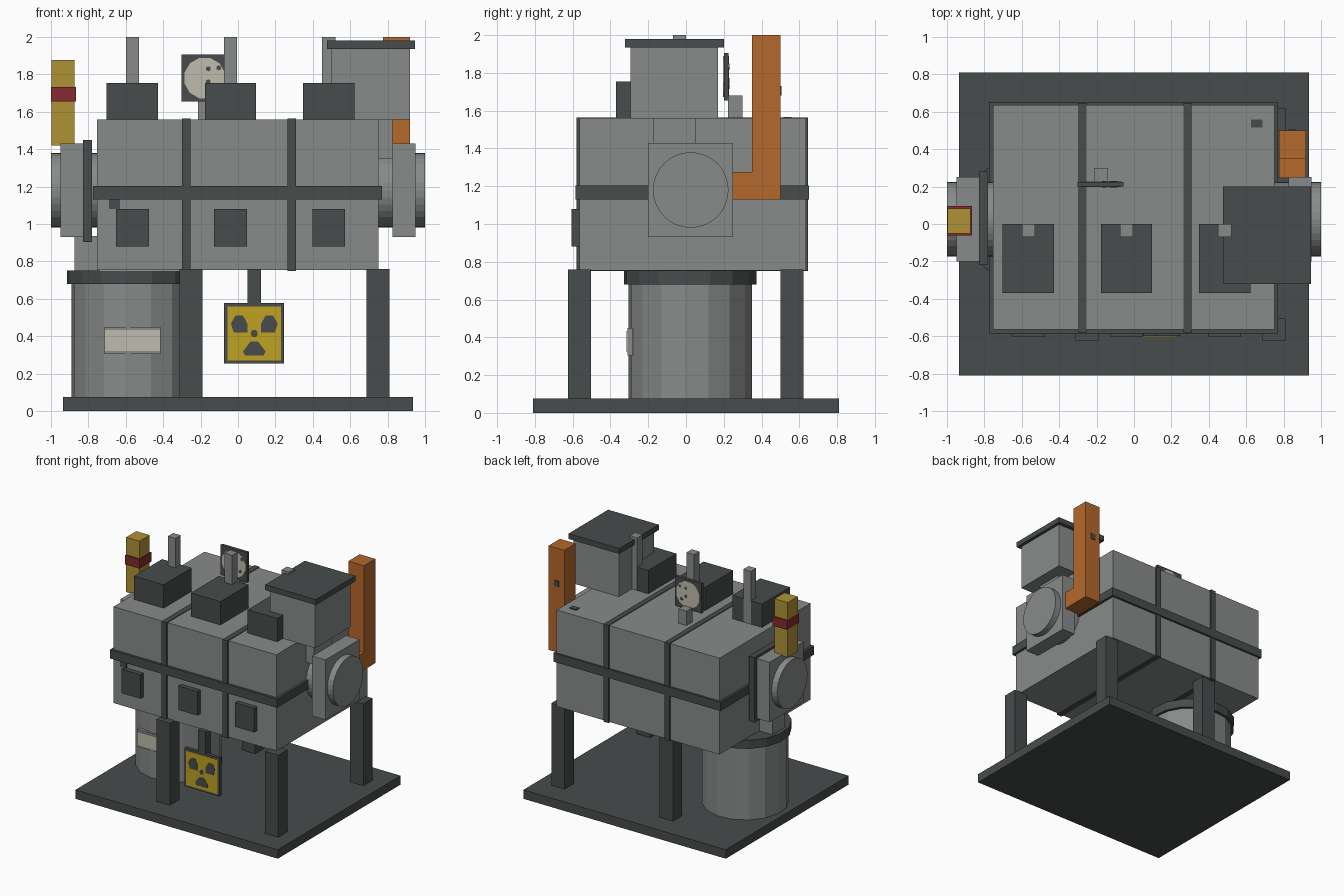
import bpy, bmesh, math
from mathutils import Vector, Matrix

cube = bpy.data.objects.get("Cube")
if cube:
    bpy.data.objects.remove(cube, do_unlink=True)


def material(name, rgb):
    m = bpy.data.materials.new(name)
    m.use_nodes = True
    m.diffuse_color = (*rgb, 1)
    m.node_tree.nodes["Principled BSDF"].inputs["Base Color"].default_value = (*rgb, 1)
    return m


GREY = material("steel grey", (0.245, 0.26, 0.253))
DARK = material("dark iron", (0.065, 0.072, 0.072))
ORANGE = material("copper orange", (0.46, 0.14, 0.025))
BRASS = material("brass yellow", (0.43, 0.29, 0.035))
SIGN = material("warning yellow", (0.53, 0.36, 0.016))
RED = material("deep red", (0.23, 0.024, 0.028))
CREAM = material("cream", (0.53, 0.5, 0.43))


def finish(name, bm, mat):
    bmesh.ops.recalc_face_normals(bm, faces=bm.faces)
    mesh = bpy.data.meshes.new(name)
    bm.to_mesh(mesh)
    bm.free()
    mesh.materials.append(mat)
    ob = bpy.data.objects.new(name, mesh)
    bpy.context.collection.objects.link(ob)
    return ob


def box(name, mat, x, y, z):
    """Box given by its (low, high) bounds on each axis."""
    bm = bmesh.new()
    bmesh.ops.create_cube(bm, size=1)
    for v in bm.verts:
        v.co = Vector((r[0] + (r[1] - r[0]) * (c + 0.5) for r, c in zip((x, y, z), v.co)))
    return finish(name, bm, mat)


def cylinder(name, mat, sides, radius, length, centre, rot):
    bm = bmesh.new()
    bmesh.ops.create_cone(bm, cap_ends=True, segments=sides, radius1=radius, radius2=radius,
                          depth=length, matrix=Matrix.Translation(centre) @ rot)
    return finish(name, bm, mat)


def plate(name, mat, outline, centre, y, depth=0.004):
    """Thin upright plate: an x/z outline around a centre, running from y by depth."""
    bm = bmesh.new()
    face = bm.faces.new([bm.verts.new((centre[0] + px, y, centre[1] + pz)) for px, pz in outline])
    ext = bmesh.ops.extrude_face_region(bm, geom=[face])["geom"]
    bmesh.ops.translate(bm, vec=(0, depth, 0), verts=[g for g in ext if isinstance(g, bmesh.types.BMVert)])
    return finish(name, bm, mat)


def ngon(n, r):
    return [(r * math.cos((i + 0.5) * math.tau / n), r * math.sin((i + 0.5) * math.tau / n)) for i in range(n)]


# Base and legs
box("base_plate", DARK, (-0.935, 0.935), (-0.81, 0.81), (0, 0.075))
for side, lx in (("right", -0.252), ("left", 0.748)):
    for end, ly in (("front", -0.565), ("back", 0.56)):
        box(f"{end}_{side}_leg", DARK, (lx - 0.062, lx + 0.062), (ly - 0.061, ly + 0.061), (0.07, 0.76))

# Main body with its bands
box("body", GREY, (-0.755, 0.75), (-0.565, 0.635), (0.755, 1.56))
box("waist_band", DARK, (-0.775, 0.77), (-0.585, 0.652), (1.13, 1.203))
for i, bx in enumerate((-0.277, 0.287)):
    box(f"vertical_band_{i + 1}", DARK, (bx - 0.023, bx + 0.023), (-0.58, 0.647), (0.75, 1.565))

# Repeated front panels, roof housings and exhaust pipes
for i, cx in enumerate((-0.565, -0.04, 0.485)):
    box(f"front_panel_{i + 1}", DARK, (cx - 0.088, cx + 0.088), (-0.605, -0.55), (0.88, 1.08))
    box(f"roof_housing_{i + 1}", DARK, (cx - 0.137, cx + 0.137), (-0.37, 0), (1.55, 1.755))
    box(f"exhaust_pipe_{i + 1}", GREY, (cx - 0.035, cx + 0.035), (-0.07, 0.001), (1.55, 2.0))
box("front_knob", DARK, (-0.69, -0.632), (-0.573, -0.56), (1.08, 1.13))
box("roof_knob", DARK, (0.625, 0.687), (0.515, 0.558), (1.55, 1.567))

# End caps: round drum through a square flange on each end
turn_x = Matrix.Rotation(math.pi / 2, 4, 'Y')
for side, s in (("left", 1), ("right", -1)):
    cylinder(f"{side}_end_drum", GREY, 32, 0.2, 0.26, (s * 0.87, 0.025, 1.18), turn_x)
    box(f"{side}_flange", GREY, sorted((s * 0.825, s * 0.948)), (-0.2, 0.25), (0.93, 1.43))
box("right_gasket", DARK, (-0.83, -0.78), (-0.22, 0.28), (0.905, 1.45))
box("drain_duct", GREY, (-0.875, -0.74), (-0.06, 0.11), (0.74, 0.935))

# Storage barrel with lid and label
spin = Matrix.Rotation(math.radians(-5.3), 4, 'Z')
cylinder("barrel", GREY, 16, 0.328, 0.62, (-0.563, 0.022, 0.38), spin)
cylinder("barrel_lid", DARK, 16, 0.352, 0.072, (-0.563, 0.022, 0.716), spin)
box("label_holder", GREY, (-0.715, -0.415), (-0.311, -0.28), (0.305, 0.45))
box("label", CREAM, (-0.713, -0.417), (-0.315, -0.309), (0.322, 0.433))

# Hopper with cap and feed duct
box("hopper", GREY, (0.5, 0.92), (-0.295, 0.17), (1.558, 1.94))
box("hopper_cap", DARK, (0.477, 0.945), (-0.322, 0.2), (1.935, 1.98))
box("feed_duct", GREY, (0.745, 0.827), (-0.175, 0.05), (1.35, 1.559))

# Orange chimney with its elbow
box("chimney", ORANGE, (0.775, 0.92), (0.35, 0.5), (1.13, 2.0))
box("chimney_elbow", ORANGE, (0.775, 0.92), (0.245, 0.351), (1.13, 1.275))
box("chimney_knob", DARK, (0.825, 0.865), (0.49, 0.506), (1.68, 1.73))

# Yellow stack with a red collar
box("stack", BRASS, (-0.998, -0.875), (-0.05, 0.083), (1.42, 1.878))
box("stack_collar", RED, (-1.0, -0.866), (-0.062, 0.095), (1.655, 1.732))

# Gauge on its stand, with a dial on both sides
gauge = (-0.178, 1.78)
box("gauge_stand", GREY, (-0.215, -0.14), (0.222, 0.3), (1.55, 1.68))
box("gauge_plate", DARK, (-0.302, -0.055), (0.2, 0.225), (1.655, 1.905))
for end, y, d in (("front", 0.2, -1), ("back", 0.225, 1)):
    plate(f"gauge_dial_{end}", CREAM, ngon(12, 0.112), gauge, y, d * 0.003)
    for i, (px, pz) in enumerate(((0.02, 0.05), (0.02, -0.02), (0.075, 0.055), (0.06, -0.05))):
        plate(f"dial_mark_{end}_{i + 1}", DARK, ngon(6, 0.014), (gauge[0] + px, gauge[1] + pz), y, d * 0.005)

# Hanging warning sign, painted on both sides
centre = (0.087, 0.415)
blade = [(-0.11, 0.005), (-0.125, 0.053), (-0.1, 0.096), (-0.06, 0.096), (-0.035, 0.048), (-0.035, 0.005)]
low_blade = [(-0.06, -0.096), (-0.02, -0.043), (0.02, -0.043), (0.06, -0.096), (0.05, -0.118), (-0.05, -0.118)]
shapes = {"left_blade": blade, "right_blade": [(-px, pz) for px, pz in blade],
          "low_blade": low_blade, "hub": ngon(8, 0.02)}
box("sign_post", DARK, (0.05, 0.122), (-0.6, -0.53), (0.56, 0.76))
box("sign_board", DARK, (-0.075, 0.247), (-0.6, -0.57), (0.255, 0.577))
for end, y, d in (("front", -0.6, -1), ("back", -0.57, 1)):
    plate(f"sign_field_{end}", SIGN, [(px * 0.288, pz * 0.288) for px, pz in
          ((-0.5, -0.5), (0.5, -0.5), (0.5, 0.5), (-0.5, 0.5))], centre, y, d * 0.003)
    for part, outline in shapes.items():
        plate(f"sign_{part}_{end}", DARK, outline, centre, y, d * 0.005)
